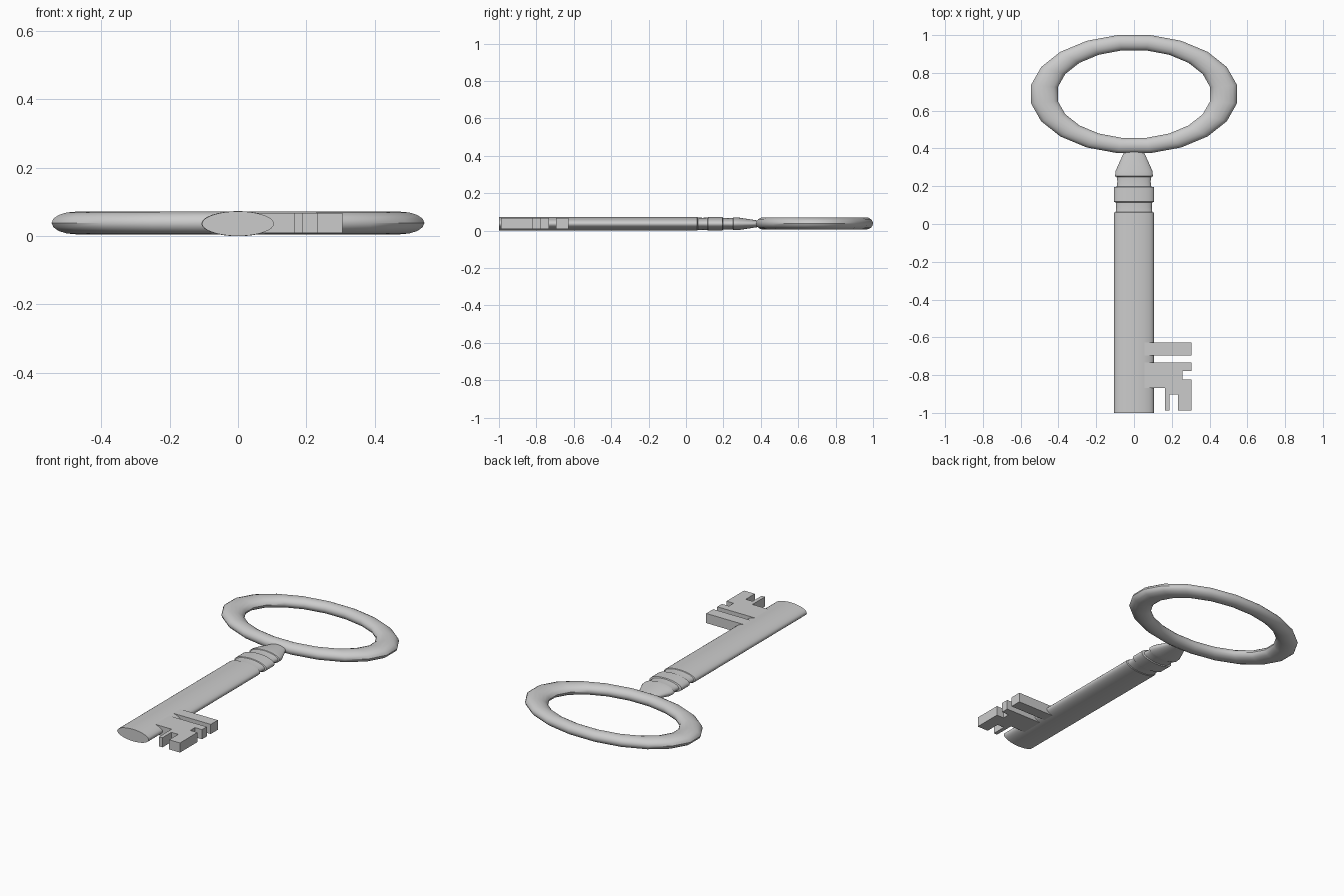
import bpy, bmesh
from math import sin, cos, pi

if "Cube" in bpy.data.objects:
    bpy.data.objects.remove(bpy.data.objects["Cube"])

ZC = 0.036  # mid height of the flat-lying key


def make(name, verts, faces, smooth=True):
    me = bpy.data.meshes.new(name)
    me.from_pydata(verts, [], faces)
    bm = bmesh.new()
    bm.from_mesh(me)
    bmesh.ops.recalc_face_normals(bm, faces=bm.faces)
    bm.to_mesh(me)
    bm.free()
    ob = bpy.data.objects.new(name, me)
    bpy.context.collection.objects.link(ob)
    if smooth:
        bpy.ops.object.select_all(action='DESELECT')
        ob.select_set(True)
        bpy.context.view_layer.objects.active = ob
        bpy.ops.object.shade_smooth_by_angle(angle=0.6)
    return ob


# Bow: 20-sided torus squashed into an oval
N, M = 20, 16
verts, faces = [], []
for i in range(N):
    a = 2 * pi * (i + 0.5) / N
    for j in range(M):
        b = 2 * pi * j / M
        r = 1 + 0.149 * cos(b)
        verts.append((0.480 * r * cos(a), 0.6875 + 0.2755 * r * sin(a),
                      ZC + 0.002 + 0.033 * sin(b)))
        i2, j2 = (i + 1) % N, (j + 1) % M
        faces.append((i * M + j, i2 * M + j, i2 * M + j2, i * M + j2))
make("bow", verts, faces)

# Shank with turned collars: profile of (y, half width), oval section
profile = [(-1, 0.105), (0.06, 0.105), (0.063, 0.097), (0.09, 0.094),
           (0.115, 0.097), (0.118, 0.107), (0.195, 0.107), (0.198, 0.091),
           (0.225, 0.088), (0.25, 0.092), (0.253, 0.1), (0.28, 0.098),
           (0.378, 0.054), (0.395, 0.05)]
S = 32
verts, faces = [], []
for k, (y, w) in enumerate(profile):
    for j in range(S):
        b = 2 * pi * j / S
        verts.append((w * cos(b), y, ZC + w * 0.343 * sin(b)))
        if k:
            j2 = (j + 1) % S
            faces.append(((k - 1) * S + j, (k - 1) * S + j2, k * S + j2, k * S + j))
faces.append(tuple(range(S)))
faces.append(tuple(range((len(profile) - 1) * S, len(profile) * S)))
make("shank", verts, faces)


# Bit teeth: flat outlines extruded in z
def plate(name, pts, z0=0.0085, z1=0.0665):
    n = len(pts)
    v = [(x, y, z) for z in (z0, z1) for x, y in pts]
    f = [tuple(range(n)), tuple(range(n, 2 * n))]
    f += [(i, (i + 1) % n, (i + 1) % n + n, i + n) for i in range(n)]
    make(name, v, f, smooth=False)


plate("bit_upper_bar", [(0.053, -0.695), (0.305, -0.695), (0.305, -0.628), (0.053, -0.628)])
plate("bit_lower_wards", [
    (0.053, -0.733), (0.305, -0.733), (0.305, -0.778), (0.258, -0.778),
    (0.258, -0.822), (0.305, -0.822), (0.305, -0.988), (0.233, -0.988),
    (0.233, -0.902), (0.188, -0.902), (0.188, -0.988), (0.165, -0.988),
    (0.165, -0.868), (0.053, -0.868)])
